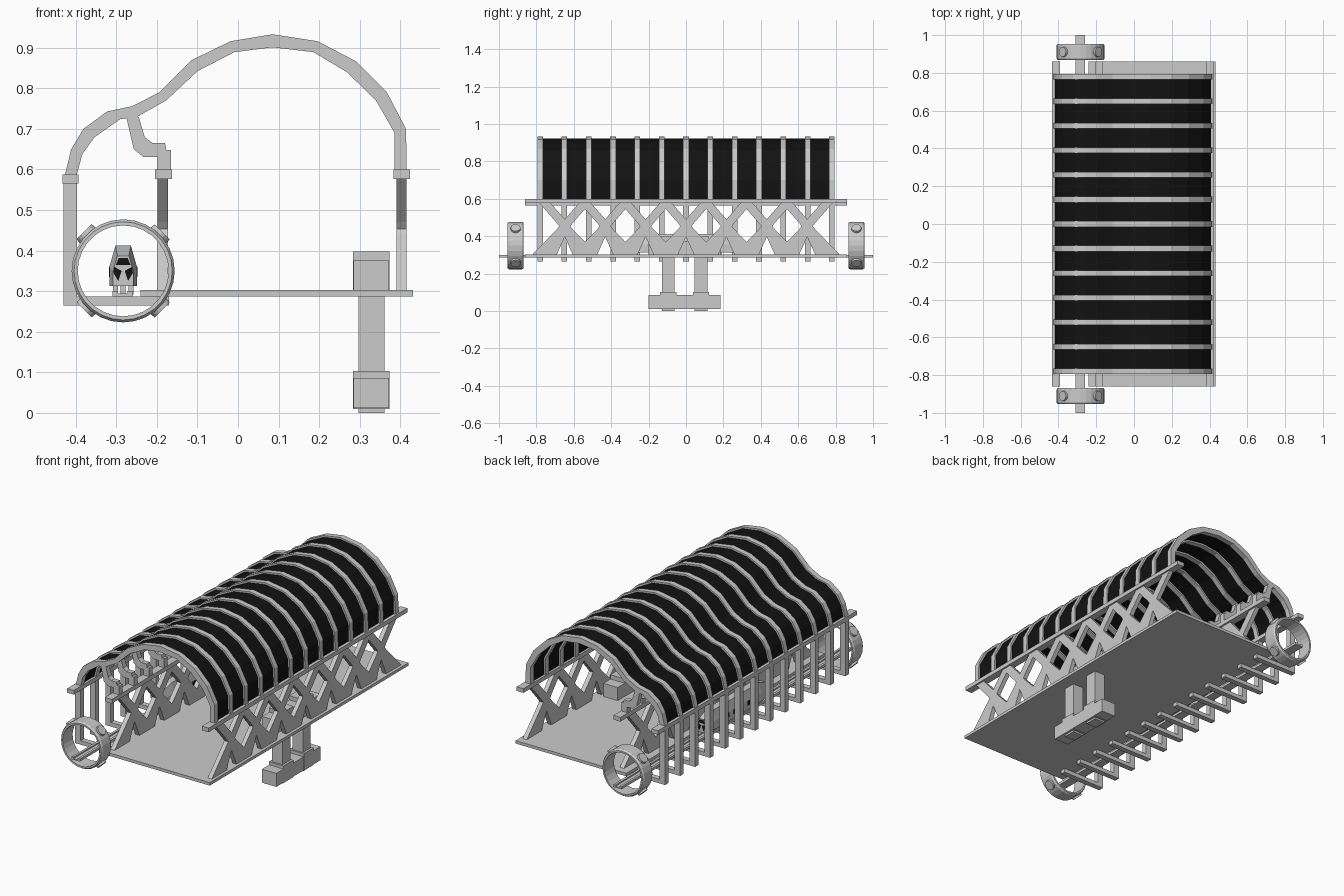
import bpy, bmesh, math
from mathutils import Matrix, Vector

if "Cube" in bpy.data.objects:
    bpy.data.objects.remove(bpy.data.objects["Cube"])

RIBS, STEP, W = 13, 0.13, 0.03
black = bpy.data.materials.new("black_panel")
black.diffuse_color = (0.006, 0.006, 0.006, 1)
black.use_nodes = True
black.node_tree.nodes["Principled BSDF"].inputs["Base Color"].default_value = black.diffuse_color


def finish(name, bm, mat=None):
    bmesh.ops.recalc_face_normals(bm, faces=bm.faces)
    me = bpy.data.meshes.new(name)
    bm.to_mesh(me)
    bm.free()
    ob = bpy.data.objects.new(name, me)
    bpy.context.collection.objects.link(ob)
    if mat:
        me.materials.append(mat)
    return ob


def add_box(bm, x0, x1, y0, y1, z0, z1):
    m = Matrix.Translation(((x0 + x1) / 2, (y0 + y1) / 2, (z0 + z1) / 2)) @ \
        Matrix.Diagonal((x1 - x0, y1 - y0, z1 - z0, 1))
    bmesh.ops.create_cube(bm, size=1, matrix=m)


def boxes(name, *dims, mat=None):
    bm = bmesh.new()
    for d in dims:
        add_box(bm, *d)
    return finish(name, bm, mat)


def strip(name, outer, inner, y0, y1, mat=None):
    """Band between two open (x, z) profiles, extruded along y."""
    bm = bmesh.new()
    rings = [[bm.verts.new(p) for p in ((o[0], y0, o[1]), (o[0], y1, o[1]),
                                        (i[0], y1, i[1]), (i[0], y0, i[1]))]
             for o, i in zip(outer, inner)]
    for a, b in zip(rings, rings[1:]):
        for k in range(4):
            bm.faces.new((a[k], a[(k + 1) % 4], b[(k + 1) % 4], b[k]))
    bm.faces.new(rings[0])
    bm.faces.new(rings[-1])
    return finish(name, bm, mat)


def repeat(ob):
    m = ob.modifiers.new("along_platform", 'ARRAY')
    m.count = RIBS
    m.use_relative_offset = False
    m.use_constant_offset = True
    m.constant_offset_displace = (0, STEP, 0)
    return ob


Y0 = -STEP * (RIBS - 1) / 2

# roof ribs and black roof panels
outer = [(-.428, .58), (-.411, .65), (-.381, .70), (-.322, .743), (-.26, .756), (-.194, .79),
         (-.115, .869), (-.018, .916), (.085, .933), (.196, .916), (.29, .867), (.367, .79),
         (.414, .70), (.416, .59)]
inner = [(-.399, .58), (-.384, .637), (-.354, .679), (-.29, .724), (-.25, .729), (-.177, .77),
         (-.10, .842), (-.009, .889), (.085, .901), (.186, .889), (.268, .84), (.34, .77),
         (.386, .69), (.386, .59)]
repeat(strip("roof_rib", outer, inner, Y0 - W / 2, Y0 + W / 2))


def mix(t):
    return [(a[0] + (b[0] - a[0]) * t, a[1] + (b[1] - a[1]) * t) for a, b in zip(outer, inner)]


strip("roof_panel", mix(.3), mix(.7), Y0, -Y0, black)

# inner roof bracket under each rib
repeat(strip("roof_bracket",
             [(-.275, .728), (-.257, .65), (-.232, .63), (-.199, .63), (-.199, .59)],
             [(-.245, .731), (-.23, .68), (-.211, .665), (-.182, .665), (-.165, .59)][:3]
             + [(-.18, .665), (-.165, .59)], Y0 - W / 2, Y0 + W / 2))
repeat(boxes("bracket_shoulder", (-.199, -.165, Y0 - W / 2, Y0 + W / 2, .59, .648)))

# L-shaped side columns carrying the track
repeat(boxes("side_column",
             (-.43, -.397, Y0 - W / 2, Y0 + W / 2, .265, .58),
             (-.397, -.17, Y0 - W / 2, Y0 + W / 2, .265, .287)))

# long beams, floor and track
boxes("roof_beam_left", (-.433, -.393, -.86, .86, .565, .588))
boxes("roof_beam_middle", (-.205, -.163, -.86, .86, .577, .6))
boxes("roof_beam_right", (.383, .424, -.86, .86, .577, .6))
boxes("platform_floor", (-.24, .431, -.86, .86, .287, .303))
boxes("track", (-.309, -.296, -1, 1, .287, .301), (-.272, -.259, -1, 1, .287, .301),
      (-.296, -.272, -1, 1, .287, .294))

# lattice side walls: crossed tapering arms
P = .216


def lattice(name, x0, x1):
    bm = bmesh.new()
    for n in range(-3, 4):
        for s in (-1, 1):
            b, t = n * P + s * P / 2, n * P - s * P / 2
            prof = [(b - .065, .302), (b + .065, .302), (t + .03, .58), (t - .03, .58)]
            # wide foot, narrow waist at the crossing
            mid = n * P
            prof = [prof[0], prof[1], (mid + .03 + s * .01, .44), (mid + .03 - s * .012, .47),
                    prof[2], prof[3], (mid - .03 - s * .012, .47), (mid - .03 + s * .01, .44)]
            v = [bm.verts.new((x0, y, z)) for y, z in prof]
            f = bm.faces.new(v)
            ext = bmesh.ops.extrude_face_region(bm, geom=[f])
            bmesh.ops.translate(bm, vec=(x1 - x0, 0, 0),
                                verts=[g for g in ext['geom'] if isinstance(g, bmesh.types.BMVert)])
    return finish(name, bm)


lattice("lattice_wall_right", .391, .415)
lattice("lattice_wall_middle", -.198, -.173)

# tube rings with four round lugs at each end of the track
CX, CZ = -.283, .35
for side in (-1, 1):
    bm = bmesh.new()
    yc, n, loops = side * .911, 28, []
    for k in range(n):
        a = 2 * math.pi * k / n
        loops.append([bm.verts.new((CX + r * math.cos(a), yc + dy, CZ + r * math.sin(a)))
                      for r, dy in ((.121, -.043), (.127, -.034), (.127, .034), (.121, .043),
                                    (.112, .043), (.112, -.043))])
    for k in range(n):
        a, b = loops[k], loops[(k + 1) % n]
        for j in range(6):
            bm.faces.new((a[j], a[(j + 1) % 6], b[(j + 1) % 6], b[j]))
    for q in range(4):
        a = math.pi / 4 + q * math.pi / 2
        d = Vector((math.cos(a), 0, math.sin(a)))
        m = Matrix.Translation(Vector((CX, yc, CZ)) + d * .127) @ \
            d.to_track_quat('Z', 'Y').to_matrix().to_4x4()
        bmesh.ops.create_cone(bm, cap_ends=True, segments=16, radius1=.028, radius2=.026,
                              depth=.018, matrix=m)
    finish("tube_ring", bm)

# shuttle car: lofted body, black windows, wheels
bm = bmesh.new()
sec = [(-.034, .313), (.034, .313), (.034, .36), (.019, .412), (-.019, .412), (-.034, .36)]
prev = None
for y, s in ((-.27, .75), (-.2, 1), (.2, 1), (.27, .75)):
    ring = [bm.verts.new((CX + x * s, y, .313 + (z - .313) * s)) for x, z in sec]
    if prev:
        for k in range(6):
            bm.faces.new((prev[k], prev[(k + 1) % 6], ring[(k + 1) % 6], ring[k]))
    else:
        bm.faces.new(ring)
    prev = ring
bm.faces.new(prev)
finish("shuttle_body", bm)
for s in (-1, 1):
    y0, y1 = sorted((s * .268, s * .272))
    for m in (-1, 1):
        strip("shuttle_nose_window",
              [(CX + m * .024, .345), (CX + m * .022, .36)],
              [(CX + m * .012, .325), (CX + m * .004, .35)], y0, y1, black)
    strip("shuttle_windshield", [(CX - .018, .365), (CX - .011, .382)],
          [(CX + .018, .365), (CX + .011, .382)], y0, y1, black)
boxes("shuttle_side_windows", *[(CX - .0352, CX + .0352, y - .04, y + .04, .335, .36)
                                for y in (-.12, 0, .12)], mat=black)
boxes("shuttle_wheels", *[(CX + x - .006, CX + x + .006, y - .02, y + .02, .292, .315)
                          for x in (-.019, 0, .019) for y in (-.17, .17)])

# twin support legs with stepped foot and matching block on the platform
parts = [(.285, .372, -.2, .185, .012, .086), (.285, .372, -.2, .185, .3, .375)]
for y in (-.095, .08):
    parts += [(.297, .361, y - .034, y + .034, 0, .31),
              (.284, .373, y - .043, y + .043, .01, .103),
              (.284, .373, y - .043, y + .043, .3, .398)]
boxes("support_legs", *parts)
